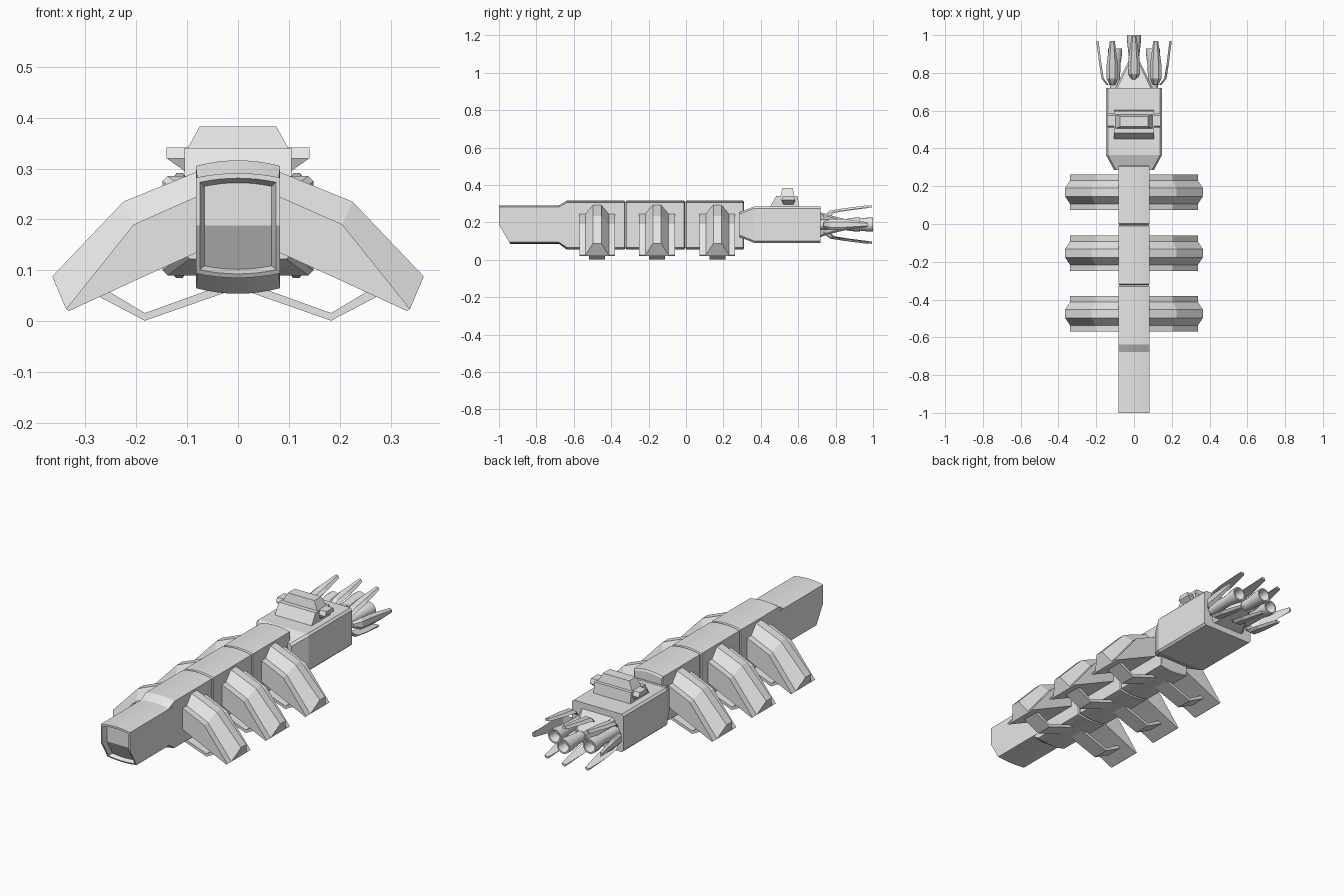
import bpy, bmesh, math
from mathutils import Vector

if "Cube" in bpy.data.objects:
    bpy.data.objects.remove(bpy.data.objects["Cube"])

grey = bpy.data.materials.new("hull_grey")
grey.use_nodes = True
grey.diffuse_color = (0.8, 0.8, 0.8, 1)
grey.node_tree.nodes["Principled BSDF"].inputs["Base Color"].default_value = (0.8, 0.8, 0.8, 1)


def loft(name, rings, split=None, smooth=False, caps=True):
    """Skin a list of equal-length rings; split = (a, b) cuts each cap in two."""
    bm = bmesh.new()
    vs = [[bm.verts.new(p) for p in r] for r in rings]
    n = len(rings[0])
    for r0, r1 in zip(vs, vs[1:]):
        for i in range(n):
            j = (i + 1) % n
            bm.faces.new((r0[i], r0[j], r1[j], r1[i]))
    for r in (vs[0], vs[-1]) if caps else ():
        if split:
            a, b = split
            bm.faces.new(r[a:b + 1])
            bm.faces.new(r[b:] + r[:a + 1])
        else:
            bm.faces.new(r)
    bmesh.ops.recalc_face_normals(bm, faces=bm.faces)
    mesh = bpy.data.meshes.new(name)
    bm.to_mesh(mesh)
    bm.free()
    mesh.materials.append(grey)
    ob = bpy.data.objects.new(name, mesh)
    bpy.context.collection.objects.link(ob)
    if smooth:
        bpy.ops.object.select_all(action='DESELECT')
        ob.select_set(True)
        bpy.context.view_layer.objects.active = ob
        bpy.ops.object.shade_smooth_by_angle(angle=math.radians(25))
    return ob


def crowned(hw, lo, hi, crown, y, slant=0):
    """Ring with flat sides and gently arched top and bottom."""
    ts = [1 - i / 4 for i in range(9)]
    top = [(hw * t, hi - crown * t * t) for t in ts]
    bottom = [(-hw * t, lo + crown * t * t) for t in ts]
    pts = top + [(-hw, 0.188)] + bottom + [(hw, 0.188)]
    return [(x, y + slant * max(0, 0.188 - z) / 0.103, z) for x, z in pts]


def block(y, hw, lo, hi, c=0.01):
    """Chamfered rectangular ring across the length."""
    return [(hw - c, y, hi), (hw, y, hi - c), (hw, y, lo + c), (hw - c, y, lo),
            (c - hw, y, lo), (-hw, y, lo + c), (-hw, y, hi - c), (c - hw, y, hi)]


def rect(z, hx, y0, y1):
    return [(-hx, y0, z), (hx, y0, z), (hx, y1, z), (-hx, y1, z)]


# Nose with slanted chin and recessed front panel
loft("nose", [
    crowned(0.083, 0.085, 0.291, 0.009, -0.62),
    crowned(0.083, 0.085, 0.291, 0.009, -1.0, 0.06),
    crowned(0.075, 0.093, 0.281, 0.008, -1.0, 0.06),
    crowned(0.066, 0.102, 0.272, 0.007, -0.975, 0.06),
], split=(9, 19), smooth=True)

# Three spine segments; the first one tapers down to the nose
for i in range(3):
    y0 = -0.64 + i * 0.32
    y1 = y0 + (0.315 if i < 2 else 0.31)
    lead = (crowned(0.08, 0.085, 0.29, 0.009, -0.68) if i == 0
            else crowned(0.078, 0.062, 0.308, 0.011, y0 - 0.004))
    loft(f"spine_segment_{i + 1}", [
        lead,
        crowned(0.083, 0.054, 0.316, 0.011, y0 + 0.003),
        crowned(0.083, 0.054, 0.316, 0.011, y1 - 0.005),
        crowned(0.078, 0.062, 0.308, 0.011, y1),
    ], split=(9, 19), smooth=True)

# Bent armoured side pods and the landing skids under them
RIDGE = [(0.07, 0.298), (0.225, 0.235), (0.365, 0.088)]
FLANGE = [(0.07, 0.25), (0.205, 0.19), (0.338, 0.024)]
UNDER = [(0.07, 0.14), (0.2, 0.081), (0.332, 0.02)]
SKID_TOP = [(0.26, 0.062), (0.183, 0.016), (0.03, 0.071)]
SKID_LOW = [(0.28, 0.052), (0.183, 0.001), (0.02, 0.058)]
for i, yc in enumerate((-0.475, -0.155, 0.168)):
    for side, s in (("left", 1), ("right", -1)):
        rings = []
        for a, b, c in zip(RIDGE, FLANGE, UNDER):
            sec = [(-0.095, c), (-0.095, b), (-0.062, b), (-0.022, a),
                   (0.022, a), (0.062, b), (0.095, b), (0.095, c)]
            rings.append([(s * p[0], yc + dy, p[1]) for dy, p in sec])
        loft(f"{side}_pod_{i + 1}", rings)
        rings = [[(s * p[0], yc + dy, p[1]) for dy, p in
                  ((-0.043, t), (0.043, t), (0.043, l), (-0.043, l))]
                 for t, l in zip(SKID_TOP, SKID_LOW)]
        loft(f"{side}_skid_{i + 1}", rings)

# Rear engine hull and tapered tail housing
loft("rear_hull", [block(0.285, 0.105, 0.122, 0.253), block(0.365, 0.148, 0.09, 0.285),
                   block(0.72, 0.148, 0.09, 0.285)])
loft("tail_housing", [block(0.715, 0.1, 0.12, 0.255), block(0.78, 0.07, 0.14, 0.235),
                      block(0.86, 0.03, 0.16, 0.215)])

# Turret on the hull
loft("turret_base", [rect(0.28, 0.105, 0.448, 0.605), rect(0.34, 0.105, 0.482, 0.597)])
loft("turret_cap", [rect(0.338, 0.1, 0.505, 0.58), rect(0.383, 0.075, 0.515, 0.57)])
loft("turret_crossbar", [rect(0.288, 0.095, 0.525, 0.57), rect(0.32, 0.14, 0.51, 0.585),
                         rect(0.341, 0.14, 0.52, 0.575)])


# Hollow exhaust nozzles
def nozzle(name, x, y0, y1, r):
    n = 16
    path = [(y0, r * 0.7), (y0 + (y1 - y0) * 0.6, r * 0.75), (y1 - 0.03, r),
            (y1, r), (y1, r * 0.8), (y1 - 0.05, r * 0.55)]
    loft(name, [[(x + q * math.cos(math.tau * k / n), y, 0.188 + q * math.sin(math.tau * k / n))
                 for k in range(n)] for y, q in path], smooth=True)


nozzle("centre_nozzle", 0, 0.72, 1.0, 0.037)
nozzle("left_nozzle", 0.1, 0.71, 0.93, 0.037)
nozzle("right_nozzle", -0.1, 0.71, 0.93, 0.037)


# Curved tail fins: stations of (distance along, outward rise, half width)
STATIONS = [(0, 0, 0.014), (0.035, 0.028, 0.03), (0.11, 0.04, 0.03), (0.235, 0.056, 0.013)]


def fin(name, base, out):
    base, out = Vector(base), Vector(out)
    across = out.cross(Vector((0, 1, 0)))
    rings = []
    for d, rise, w in STATIONS:
        c = base + Vector((0, d, 0)) + out * rise
        rings.append([c - across * w - out * 0.008, c - across * w * 0.5 + out * 0.004,
                      c + across * w * 0.5 + out * 0.004, c + across * w - out * 0.008])
    loft(name, rings)


for label, s in (("upper", 1), ("lower", -1)):
    for place, x, y in (("left", 0.115, 0.735), ("centre", 0, 0.76), ("right", -0.115, 0.735)):
        fin(f"{label}_{place}_fin", (x, y, 0.188 + s * 0.043), (0, 0, s))
fin("left_side_fin", (0.14, 0.735, 0.188), (1, 0, 0))
fin("right_side_fin", (-0.14, 0.735, 0.188), (-1, 0, 0))
